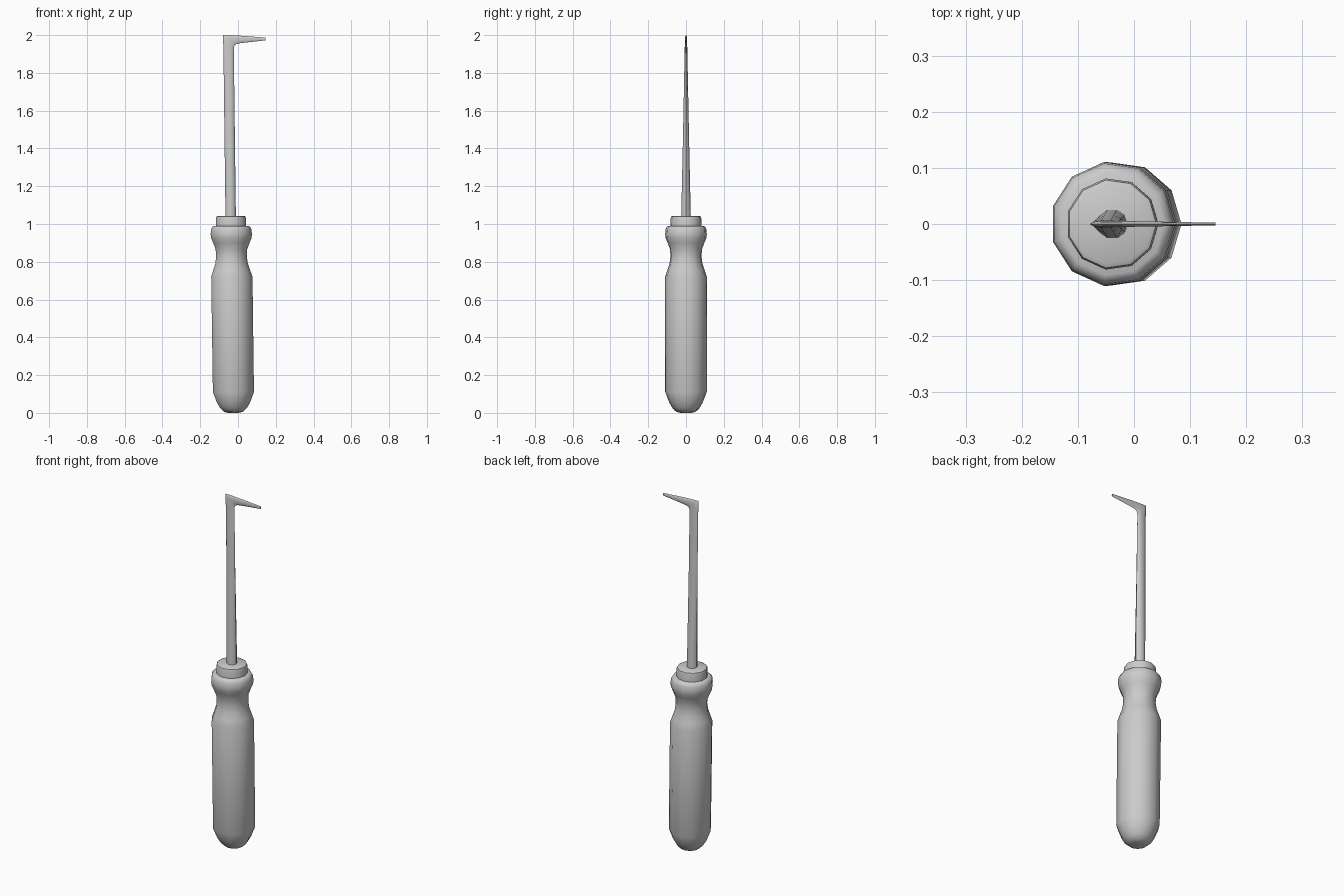
import bpy, bmesh
from math import sin, cos, pi, radians

if "Cube" in bpy.data.objects:
    bpy.data.objects.remove(bpy.data.objects["Cube"])


def loft(name, rings, smooth_angle):
    """Skin a list of equal-length point rings and cap both ends."""
    bm = bmesh.new()
    loops = [[bm.verts.new(p) for p in ring] for ring in rings]
    n = len(loops[0])
    for a, b in zip(loops, loops[1:]):
        for i in range(n):
            j = (i + 1) % n
            bm.faces.new((a[i], a[j], b[j], b[i]))
    bm.faces.new(loops[0][::-1])
    bm.faces.new(loops[-1])
    bmesh.ops.recalc_face_normals(bm, faces=bm.faces)
    mesh = bpy.data.meshes.new(name)
    bm.to_mesh(mesh)
    bm.free()
    obj = bpy.data.objects.new(name, mesh)
    bpy.context.collection.objects.link(obj)
    bpy.ops.object.select_all(action='DESELECT')
    obj.select_set(True)
    bpy.context.view_layer.objects.active = obj
    bpy.ops.object.shade_smooth_by_angle(angle=radians(smooth_angle))
    return obj


def round_ring(r, z, sides=11):
    """Horizontal ring on the slightly leaning tool axis."""
    cx = -0.025 - 0.0135 * z
    return [(cx + r * cos(2 * pi * i / sides), r * sin(2 * pi * i / sides), z)
            for i in range(sides)]


def blade_ring(outer, inner, t, sides=10):
    """Elliptical ring between an outer and inner (x, z) point, half thickness t."""
    ring = []
    for i in range(sides):
        a = 2 * pi * i / sides
        k = (1 + cos(a)) / 2
        ring.append((outer[0] + (inner[0] - outer[0]) * k, t * sin(a),
                     outer[1] + (inner[1] - outer[1]) * k))
    return ring


# Handle with rounded butt, straight grip, waist and shoulder
handle = [(0.028, 0.0), (0.052, 0.006), (0.072, 0.025), (0.09, 0.056),
          (0.111, 0.11), (0.1115, 0.72), (0.1, 0.755), (0.088, 0.79),
          (0.083, 0.825), (0.085, 0.865), (0.098, 0.9), (0.109, 0.925),
          (0.1115, 0.945), (0.109, 0.972), (0.102, 0.985), (0.092, 0.99)]
loft("handle", [round_ring(r, z) for r, z in handle], 45)

# Collar on top of the handle
collar = [(0.082, 0.98), (0.082, 1.028), (0.079, 1.039), (0.071, 1.043)]
loft("collar", [round_ring(r, z) for r, z in collar], 45)

# Shaft that flattens upward and bends into a tapering hook
shaft = [((-0.066, 1.02), (-0.011, 1.02), 0.027),
         ((-0.072, 1.5), (-0.017, 1.5), 0.016),
         ((-0.077, 1.92), (-0.022, 1.91), 0.0075),
         ((-0.0785, 1.965), (-0.021, 1.938), 0.0065),
         ((-0.079, 2.0), (-0.017, 1.947), 0.006),
         ((-0.045, 2.0), (-0.008, 1.953), 0.0055),
         ((0.01, 1.997), (0.01, 1.957), 0.005),
         ((0.145, 1.987), (0.145, 1.972), 0.0025)]
loft("shaft_and_hook", [blade_ring(*s) for s in shaft], 45)
